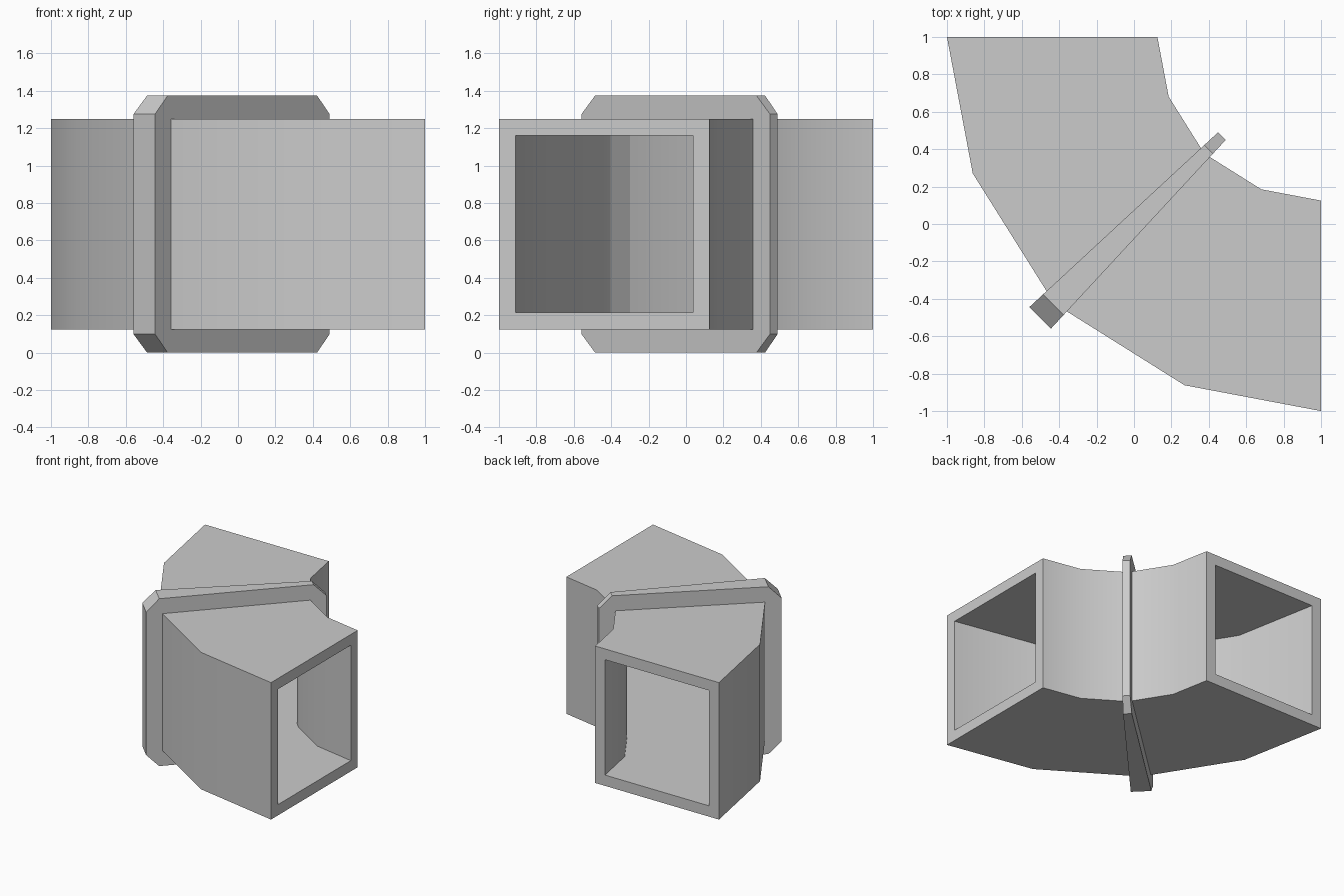
import bpy, bmesh, math

cube = bpy.data.objects.get("Cube")
if cube:
    bpy.data.objects.remove(cube)

grey = bpy.data.materials.new("light_grey")
grey.use_nodes = True
colour = (0.6, 0.6, 0.6, 1)
grey.diffuse_color = colour
grey.node_tree.nodes["Principled BSDF"].inputs["Base Color"].default_value = colour

MID_RADIUS = 1.4375      # bend radius of the duct centre line, about (1, 1)
MID_HEIGHT = 0.6875
HALF = 0.5625            # half width of the square duct
BORE = 0.474             # half width of the opening
RIM = 0.6875             # half width of the joint flange
JOINT = 42.8             # angle where each duct half meets the flange


def section(half, chamfer):
    """Square with chamfered corners, always eight (radius, height) points."""
    c = half - chamfer
    return [(half, -c), (half, c), (c, half), (-c, half),
            (-half, c), (-half, -c), (-c, -half), (c, -half)]


def swept_tube(name, angles, half, chamfer=0):
    """Hollow square tube swept through the given angles around the bend."""
    bm = bmesh.new()

    def ring(profile, angle):
        a = math.radians(angle)
        return [bm.verts.new((1 - (MID_RADIUS + r) * math.cos(a),
                              1 - (MID_RADIUS + r) * math.sin(a),
                              MID_HEIGHT + z)) for r, z in profile]

    def bridge(a, b):
        for i in range(len(a)):
            j = (i + 1) % len(a)
            bm.faces.new((a[i], a[j], b[j], b[i]))

    outer = [ring(section(half, chamfer), a) for a in angles]
    inner = [ring(section(BORE, 0), a) for a in angles]
    for shell in (outer, inner):
        for a, b in zip(shell, shell[1:]):
            bridge(a, b)
    for end in (0, -1):
        bridge(outer[end], inner[end])
    bmesh.ops.remove_doubles(bm, verts=bm.verts, dist=0.0001)
    bmesh.ops.recalc_face_normals(bm, faces=bm.faces)
    mesh = bpy.data.meshes.new(name)
    bm.to_mesh(mesh)
    bm.free()
    mesh.materials.append(grey)
    obj = bpy.data.objects.new(name, mesh)
    bpy.context.collection.objects.link(obj)
    return obj


# Two mirrored duct halves, each with one bend
half_angles = [0, JOINT / 2, JOINT]
parts = [swept_tube("back_duct", half_angles, HALF),
         swept_tube("side_duct", [90 - a for a in half_angles], HALF)]

# Chamfered wedge flange between them
swept_tube("joint_flange", [JOINT, 90 - JOINT], RIM, 0.1)

# Smooth the gentle bends, keep the corners sharp
bpy.ops.object.select_all(action='DESELECT')
for obj in parts:
    obj.select_set(True)
bpy.context.view_layer.objects.active = parts[0]
bpy.ops.object.shade_smooth_by_angle(angle=math.radians(30))
